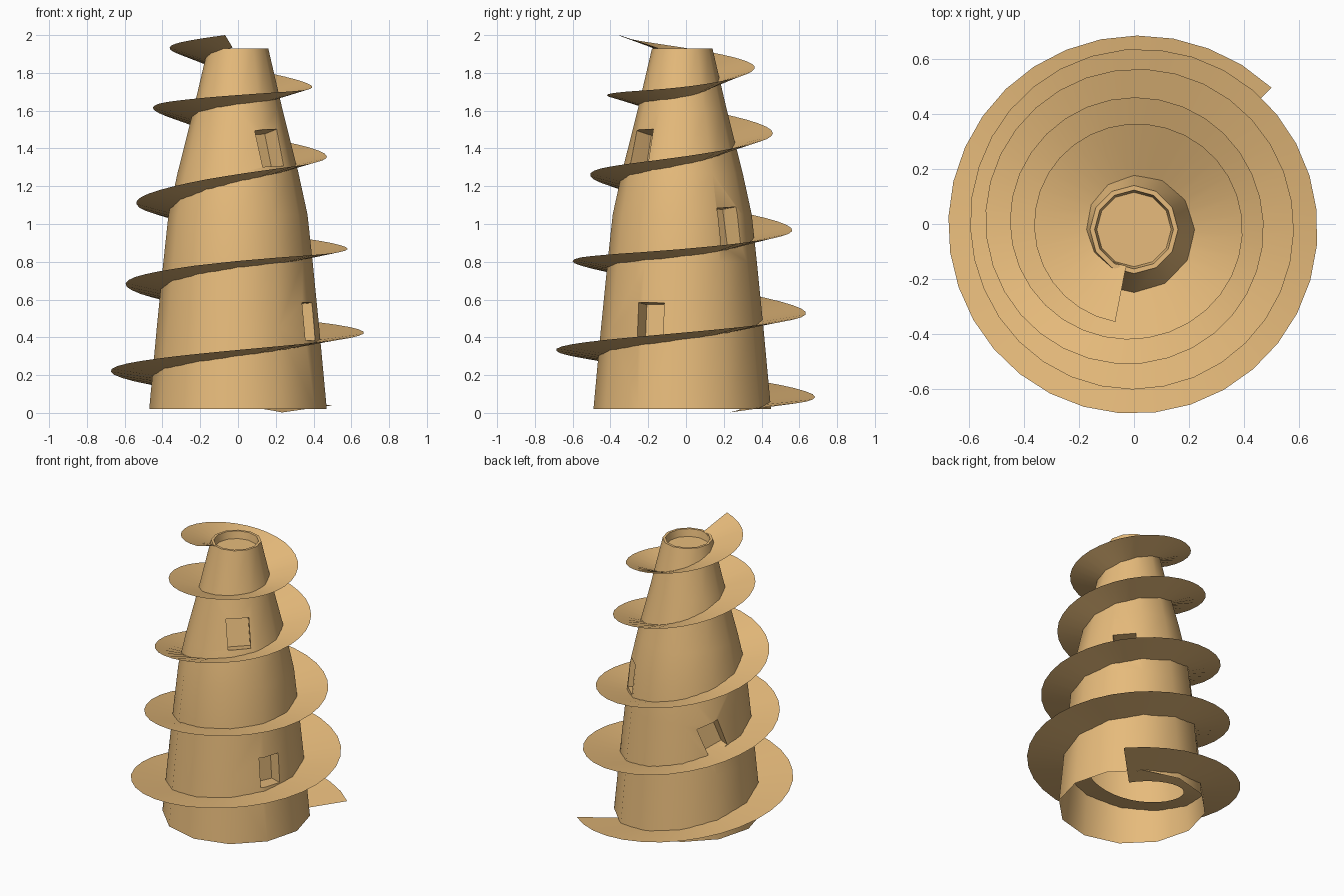
import bpy, bmesh, math
from mathutils import Matrix

if "Cube" in bpy.data.objects:
    bpy.data.objects.remove(bpy.data.objects["Cube"])

CY = -0.02          # tower axis offset in y
SIDES = 12

sand = bpy.data.materials.new("sandstone")
sand.diffuse_color = (0.8, 0.5, 0.2, 1)
sand.use_nodes = True
sand.node_tree.nodes["Principled BSDF"].inputs["Base Color"].default_value = sand.diffuse_color


def add_object(name, bm):
    mesh = bpy.data.meshes.new(name)
    bm.to_mesh(mesh)
    bm.free()
    mesh.materials.append(sand)
    ob = bpy.data.objects.new(name, mesh)
    bpy.context.collection.objects.link(ob)
    return ob


def lerp_table(table, t, col):
    for a, b in zip(table, table[1:]):
        if t <= b[0]:
            return a[col] + (b[col] - a[col]) * (t - a[0]) / (b[0] - a[0])
    return table[-1][col]


def smooth_shade(ob, angle):
    bpy.ops.object.select_all(action='DESELECT')
    ob.select_set(True)
    bpy.context.view_layer.objects.active = ob
    bpy.ops.object.shade_smooth_by_angle(angle=math.radians(angle))


# Tower: lathed twelve-sided profile with a shallow recess at the top
wall = [(0.02, 0.47), (0.45, 0.43), (0.80, 0.395), (1.05, 0.368),
        (1.27, 0.32), (1.60, 0.237), (1.93, 0.16)]
profile = [(r, z) for z, r in wall] + [(0.143, 1.93), (0.135, 1.88)]
bm = bmesh.new()
rings = []
for r, z in profile:
    rings.append([bm.verts.new((r * math.cos(2 * math.pi * i / SIDES),
                                CY + r * math.sin(2 * math.pi * i / SIDES), z))
                  for i in range(SIDES)])
for a, b in zip(rings, rings[1:]):
    for i in range(SIDES):
        j = (i + 1) % SIDES
        bm.faces.new((a[i], a[j], b[j], b[i]))
bm.faces.new(rings[0][::-1])
bm.faces.new(rings[-1])
tower = add_object("tower", bm)

# Window cutters: angle, height, roll about the facing direction
windows = [(-24, 0.485, 0), (43, 0.99, 3), (149, 0.70, 20), (-52, 1.405, 3)]
bm = bmesh.new()
for deg, z, roll in windows:
    r = lerp_table(wall, z, 1)
    lean = math.atan((lerp_table(wall, z - 0.1, 1) - lerp_table(wall, z + 0.1, 1)) / 0.2)
    m = (Matrix.Translation((0, CY, 0)) @ Matrix.Rotation(math.radians(deg), 4, 'Z')
         @ Matrix.Translation((r, 0, z)) @ Matrix.Rotation(-lean, 4, 'Y')
         @ Matrix.Rotation(math.radians(roll), 4, 'X')
         @ Matrix.Diagonal((0.24, 0.145, 0.2, 1)))
    bmesh.ops.create_cube(bm, size=1, matrix=m)
cutter = add_object("window_cutter", bm)
cutter.hide_render = True
mod = tower.modifiers.new("windows", 'BOOLEAN')
mod.operation = 'DIFFERENCE'
mod.solver = 'EXACT'
mod.object = cutter
bpy.context.view_layer.objects.active = tower
bpy.ops.object.modifier_apply(modifier=mod.name)
bpy.data.objects.remove(cutter)

# Open the tower's underside
bm = bmesh.new()
bm.from_mesh(tower.data)
bottom = [f for f in bm.faces if all(v.co.z < 0.025 for v in f.verts)]
bmesh.ops.delete(bm, geom=bottom, context='FACES')
bm.to_mesh(tower.data)
bm.free()
smooth_shade(tower, 35)

# Spiral ramp: angle, outer height, outer radius
rim = [(45, .04, .707), (90, .08, .687), (180, .225, .672), (270, .335, .687),
       (360, .425, .667), (450, .525, .643), (540, .688, .59), (630, .81, .598),
       (720, .865, .58), (810, .965, .57), (900, 1.115, .54), (990, 1.27, .503),
       (1080, 1.355, .468), (1170, 1.48, .466), (1260, 1.625, .453), (1350, 1.685, .412),
       (1440, 1.72, .395), (1530, 1.83, .367), (1620, 1.935, .363), (1699, 2.0, .357)]
START, END, STEPS = 45, 1699, 150
bm = bmesh.new()
prev = None
for k in range(STEPS + 1):
    f = k / STEPS
    deg = START + (END - START) * f
    # average nearby samples so the rise stays even
    w = min(22, deg - START, END - deg)
    ro, zo = (sum(lerp_table(rim, deg + d, c) for d in (-w, 0, w)) / 3 for c in (2, 1))
    ri = 0.33 + (0.15 - 0.33) * f
    zi = max(0.0, zo - (ro - ri) * (0.10 + 0.22 * f))
    a = math.radians(deg)
    row = [bm.verts.new((r * math.cos(a), r * math.sin(a) - 0.005, z))
           for r, z in ((ri, zi), (ro, zo))]
    if prev:
        bm.faces.new((prev[0], prev[1], row[1], row[0]))
    prev = row
ramp = add_object("spiral_ramp", bm)
smooth_shade(ramp, 40)
